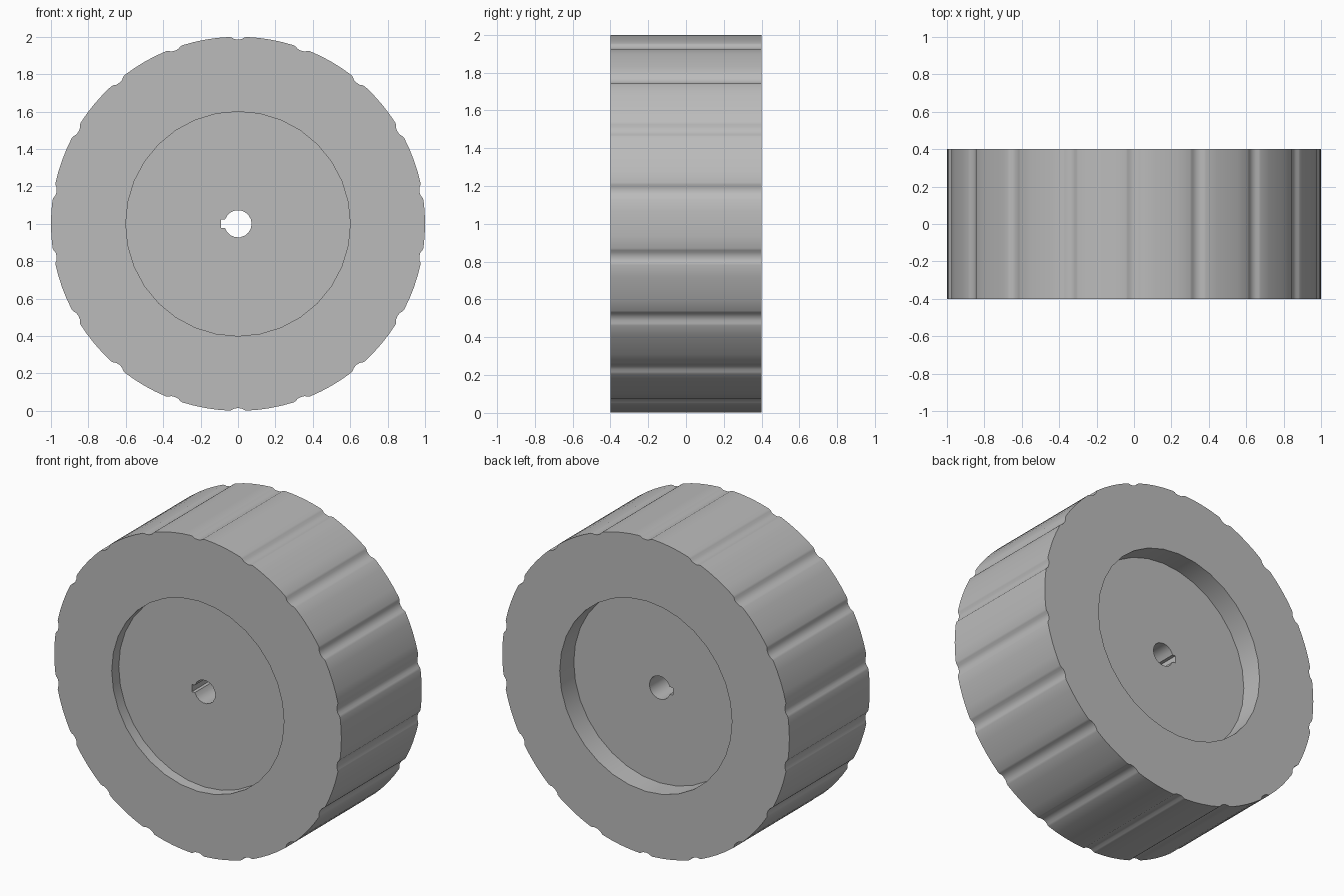
import bpy, bmesh
from math import sin, cos, pi, radians, asin

if "Cube" in bpy.data.objects:
    bpy.data.objects.remove(bpy.data.objects["Cube"])

HALF, GROOVES = 0.4, 18
FRONT_RECESS, BACK_RECESS = 0.07, 0.14

grey = bpy.data.materials.new("plain grey")
grey.use_nodes = True
colour = (0.5, 0.5, 0.5, 1)
grey.diffuse_color = colour
grey.node_tree.nodes["Principled BSDF"].inputs["Base Color"].default_value = colour


def polar(radius, angle):
    return (radius * cos(angle), radius * sin(angle))


# Tread outline: shallow rounded grooves evenly spaced round the rim
groove = [(-2.6, 1), (-1.9, 0.996), (-1.2, 0.988), (0, 0.985),
          (1.2, 0.988), (1.9, 0.996), (2.6, 1), (6.3, 1), (10, 1), (13.7, 1)]
tread = [polar(r, radians(90 + i * 360 / GROOVES + a))
         for i in range(GROOVES) for a, r in groove]

# Hub recess outline
recess = [polar(0.6, 2 * pi * i / 32) for i in range(32)]

# Shaft bore outline with a keyway on the right side
bore_r, key_h, key_x = 0.073, 0.023, -0.09
start = pi - asin(key_h / bore_r)
bore = [polar(bore_r, -start + 2 * start * i / 16) for i in range(17)]
bore += [(key_x, key_h), (key_x, -key_h)]

bm = bmesh.new()


def ring(points, y):
    verts = [bm.verts.new((x, y, z + 1)) for x, z in points]
    return [bm.edges.new((v, verts[i - 1])) for i, v in enumerate(verts)]


def wall(points, y0, y1):
    a, b = ring(points, y0), ring(points, y1)
    bmesh.ops.bridge_loops(bm, edges=a + b)
    return a, b


def cap(outer, inner, normal_y):
    bmesh.ops.triangle_fill(bm, edges=outer + inner, use_beauty=True,
                            normal=(0, normal_y, 0))


# Walls of the rim, both recesses and the bore, then the flat faces
rim_f, rim_b = wall(tread, -HALF, HALF)
lip_f, floor_f = wall(recess, -HALF, -HALF + FRONT_RECESS)
lip_b, floor_b = wall(recess, HALF, HALF - BACK_RECESS)
bore_f, bore_b = wall(bore, -HALF + FRONT_RECESS, HALF - BACK_RECESS)
cap(rim_f, lip_f, -1)
cap(rim_b, lip_b, 1)
cap(floor_f, bore_f, -1)
cap(floor_b, bore_b, 1)
bmesh.ops.recalc_face_normals(bm, faces=bm.faces[:])

mesh = bpy.data.meshes.new("grooved_wheel")
bm.to_mesh(mesh)
bm.free()
mesh.materials.append(grey)
wheel = bpy.data.objects.new("grooved_wheel", mesh)
bpy.context.collection.objects.link(wheel)
bpy.context.view_layer.objects.active = wheel
wheel.select_set(True)
bpy.ops.object.shade_smooth_by_angle(angle=radians(30))
